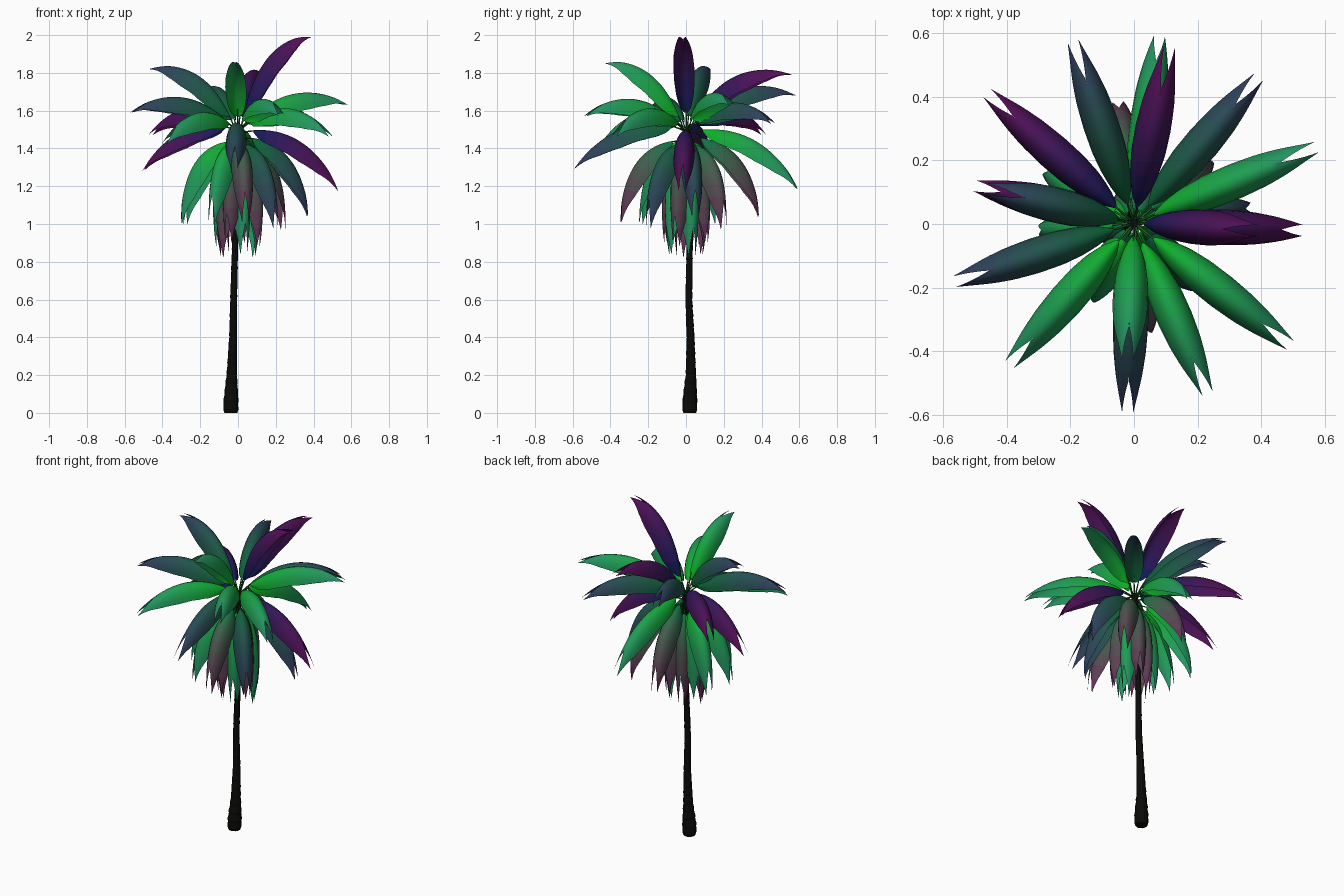
import bpy, bmesh, math
from mathutils import Vector

if "Cube" in bpy.data.objects:
    bpy.data.objects.remove(bpy.data.objects["Cube"])


def interp(keys, x):
    """Piecewise linear lookup; keys are (x, v1, v2, ...)."""
    if x <= keys[0][0]:
        return keys[0][1:]
    for a, b in zip(keys, keys[1:]):
        if x <= b[0]:
            f = (x - a[0]) / (b[0] - a[0])
            return tuple(p + (q - p) * f for p, q in zip(a[1:], b[1:]))
    return keys[-1][1:]


def material(name, col):
    m = bpy.data.materials.new(name)
    m.diffuse_color = (*col, 1)
    m.use_nodes = True
    m.node_tree.nodes["Principled BSDF"].inputs["Base Color"].default_value = m.diffuse_color
    return m


def make_object(name, bm, mats, smooth=True):
    me = bpy.data.meshes.new(name)
    bm.normal_update()
    bm.to_mesh(me)
    bm.free()
    for m in mats:
        me.materials.append(m)
    for p in me.polygons:
        p.use_smooth = smooth
    ob = bpy.data.objects.new(name, me)
    bpy.context.collection.objects.link(ob)
    return ob


def tube(bm, rings, sides):
    """Skin a tube through (centre, radius) rings."""
    loops = []
    for i, (c, r) in enumerate(rings):
        d = (rings[min(i + 1, len(rings) - 1)][0] - rings[max(i - 1, 0)][0]).normalized()
        u = d.cross(Vector((0.31, 0.95, 0))).normalized()
        v = d.cross(u)
        loops.append([bm.verts.new(c + r * (u * math.cos(k * math.tau / sides) + v * math.sin(k * math.tau / sides)))
                      for k in range(sides)])
    for a, b in zip(loops, loops[1:]):
        for k in range(sides):
            bm.faces.new((a[k], a[(k + 1) % sides], b[(k + 1) % sides], b[k]))
    bm.faces.new(loops[0][::-1])
    bm.faces.new(loops[-1])
    bmesh.ops.recalc_face_normals(bm, faces=bm.faces)


# Trunk: slightly leaning, flared foot, ringed bark (z, x, y, radius)
TRUNK = [(0, -.038, .02, .036), (.04, -.038, .02, .041), (.1, -.036, .022, .037), (.2, -.033, .026, .028),
         (.4, -.026, .024, .021), (.6, -.023, .015, .0185), (.8, -.018, .018, .017), (1.0, -.012, .022, .016),
         (1.25, -.005, .015, .016), (1.5, 0, .005, .018)]
rings = []
for i in range(91):
    z = 1.5 * i / 90
    x, y, r = interp(TRUNK, z)
    rings.append((Vector((x, y, z)), r * (0.96, 1.06, 1.0)[i % 3]))
bm = bmesh.new()
tube(bm, rings, 12)
make_object("trunk", bm, [material("bark", (.003, .003, .0025))], False)

# Leaf colours: bands running from base to tip
BANDS = 8
PALETTE = {"green": ((.004, .42, .02), (.02, .28, .13)),
           "teal": ((.004, .12, .04), (.03, .045, .11)),
           "purple": ((.008, .01, .10), (.09, .004, .09)),
           "mauve": ((.006, .17, .06), (.12, .03, .09))}
MATS = {k: [material(f"{k}_leaf_{i}", tuple(p + (q - p) * i / (BANDS - 1) for p, q in zip(a, b)))
            for i in range(BANDS)] for k, (a, b) in PALETTE.items()}
stem_mat = material("stem", (.01, .12, .015))

# Arch shape by tip height: tip z, control radius ratio, control z, start z
ARCH = [(.8, 2.0, 1.28, 1.40), (.98, 1.0, 1.42, 1.43), (1.04, .9, 1.46, 1.46), (1.19, .66, 1.56, 1.49),
        (1.30, .54, 1.63, 1.5), (1.47, .53, 1.74, 1.5), (1.64, .46, 1.80, 1.5), (1.80, .34, 1.89, 1.5),
        (1.86, .31, 1.88, 1.5), (2.0, .24, 1.98, 1.5)]
WIDTH = [(0, .15), (.05, .55), (.15, .82), (.3, .97), (.5, 1), (.7, .93), (.85, .77), (1, .55)]
OUTER = [(0, 1), (.6, 1), (.8, .85), (1, .42)]
INNER = [(0, 0), (.79, 0), (1, .4)]


def frond(n, tx, ty, tz, kind):
    ratio, zc, z0 = interp(ARCH, tz)
    rt = math.hypot(tx, ty)
    out = Vector((tx / rt, ty / rt, 0))
    side = Vector((-out.y, out.x, 0))
    p0 = out * .015 + Vector((0, .003, z0))
    p1 = out * rt * ratio + Vector((0, 0, zc))
    p2 = Vector((tx, ty, tz)) + out * .008

    def spine(t):
        return p0 * (1 - t) ** 2 + p1 * 2 * t * (1 - t) + p2 * t * t

    # Blade: two curved halves sharing a midrib, each ending in its own point
    bm = bmesh.new()
    rows, cols = 24, 5
    for sgn in (1, -1):
        grid = []
        for i in range(rows + 1):
            u = i / rows
            t = .1 + .9 * u
            tan = (p1 - p0) * (1 - t) + (p2 - p1) * t
            nor = tan.cross(side).normalized()
            w, = interp(WIDTH, u)
            lo, = interp(INNER, u)
            hi, = interp(OUTER, u)
            row = []
            for j in range(cols + 1):
                a = (lo + (hi - lo) * j / cols) * math.radians(85)
                row.append(bm.verts.new(spine(t) + side * sgn * .056 * w * math.sin(a)
                                        - nor * .1 * w * (1 - math.cos(a))))
            grid.append(row)
        for i in range(rows):
            for j in range(cols):
                q = [grid[i][j], grid[i + 1][j], grid[i + 1][j + 1], grid[i][j + 1]]
                f = bm.faces.new(q if sgn > 0 else q[::-1])
                f.material_index = min(BANDS - 1, int(BANDS * i / rows))
    bmesh.ops.remove_doubles(bm, verts=bm.verts, dist=1e-5)
    bm.normal_update()
    make_object(f"frond_{n}", bm, MATS[kind])

    # Stem
    bm = bmesh.new()
    tube(bm, [(spine(.04 * k) - Vector((0, 0, .004)), .005 - .0008 * k) for k in range(5)], 6)
    make_object(f"stem_{n}", bm, [stem_mat])


# Fronds by tip position: upright, spreading, drooping
FRONDS = [
    (.38, -.02, 2.0, "purple"), (-.02, -.42, 1.86, "green"), (-.46, .11, 1.83, "teal"), (.11, .55, 1.80, "purple"),
    (-.19, .57, 1.69, "teal"), (.57, .24, 1.64, "green"), (-.56, -.18, 1.60, "teal"), (.23, -.53, 1.58, "green"),
    (.39, .46, 1.54, "teal"), (-.46, .41, 1.48, "purple"), (.49, -.38, 1.47, "green"), (-.39, -.44, 1.43, "green"),
    (-.02, -.59, 1.30, "teal"), (-.50, .12, 1.29, "purple"), (.53, -.02, 1.18, "purple"), (.08, .59, 1.19, "green"),
    (-.05, .385, 1.04, "mauve"), (-.30, -.02, 1.0, "green"), (.37, .05, 1.04, "teal"), (.04, -.345, 1.01, "mauve"),
    (-.28, .17, 1.0, "green"), (.24, .20, .97, "mauve"), (-.14, -.24, 1.0, "green"), (.2, -.2, .98, "teal"),
]
# Hanging skirt against the trunk
for k in range(8):
    a = math.radians(20 + 45 * k)
    r = (.09, .12)[k % 2]
    FRONDS.append((r * math.cos(a), r * math.sin(a), (.82, .9, .84, .88)[k % 4], ("mauve", "green")[k % 3 == 0]))
for n, spec in enumerate(FRONDS):
    frond(n, *spec)
